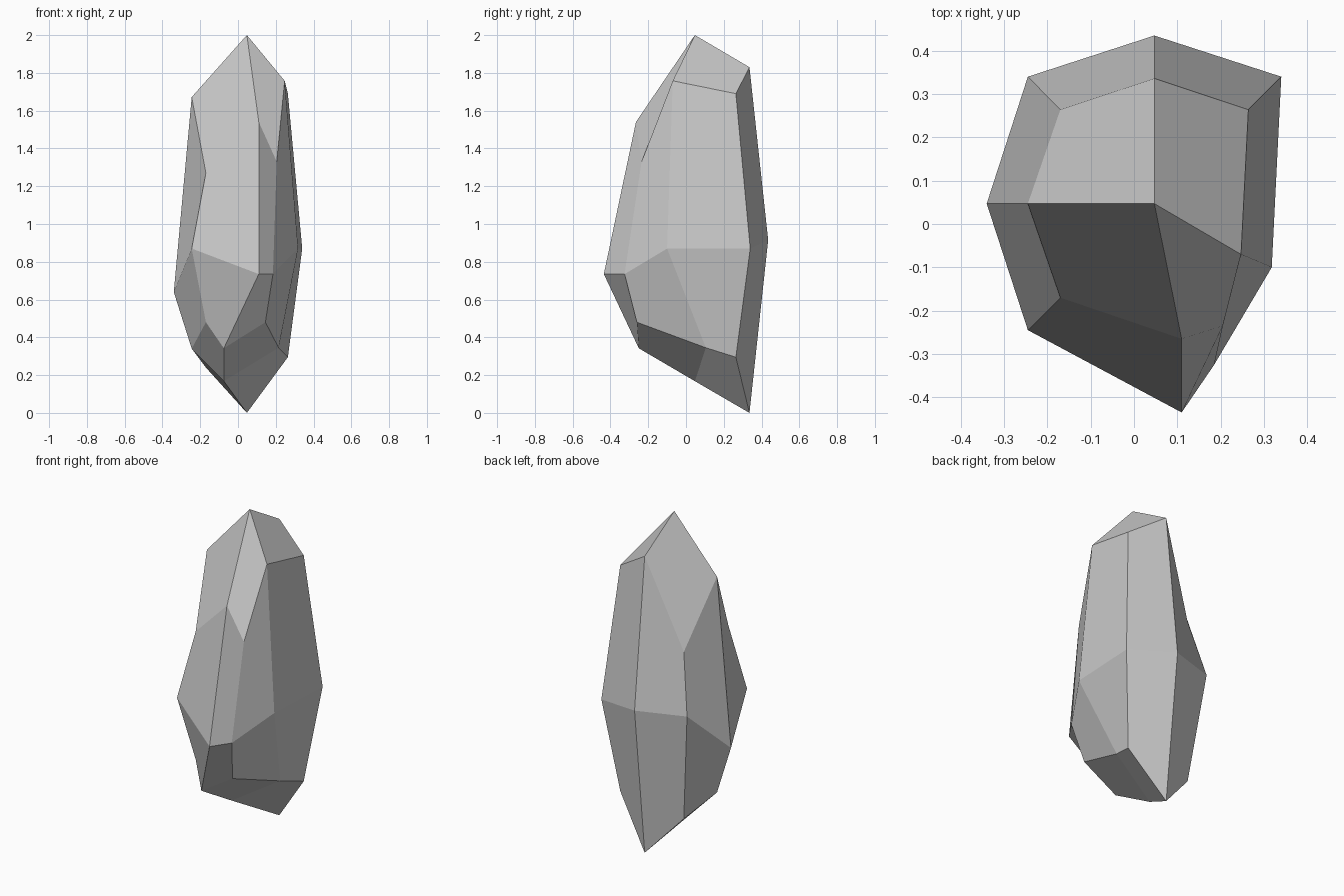
import bpy
import bmesh

# Eight-sided rings, going round: left, front-left, front, front-right,
# right, back-right, back, back-left
RINGS = [
    # lower shoulder
    [(-.245, .047, .34), (-.17, -.17, .48), (-.075, -.25, .342), (.145, -.26, .48),
     (.215, .105, .345), (.264, .264, .295), (.047, .336, 0), (-.17, .264, .24)],
    # waist
    [(-.34, .047, .64), (-.245, -.245, .87), (.11, -.435, .735), (.185, -.325, .735),
     (.318, -.10, .87), (.34, .34, .87), (.047, .435, .915), (-.245, .34, .92)],
    # upper shoulder
    [(-.245, .047, 1.672), (-.17, -.17, 1.27), (.11, -.265, 1.54), (.205, -.235, 1.33),
     (.247, -.07, 1.758), (.264, .264, 1.69), (.047, .336, 1.83), (-.17, .264, 1.27)],
]

bm = bmesh.new()
rings = [[bm.verts.new(p) for p in ring] for ring in RINGS]
tip = bm.verts.new((.047, .047, 2))
base = bm.verts.new((-.075, .047, .168))

# Side facets
for lo, hi in zip(rings, rings[1:]):
    for i in range(8):
        j = (i + 1) % 8
        bm.faces.new((lo[i], lo[j], hi[j], hi[i]))

# Four facets closing each end
for pole, ring in ((tip, rings[-1]), (base, rings[0])):
    for i in range(0, 8, 2):
        bm.faces.new((pole, ring[i], ring[i + 1], ring[(i + 2) % 8]))

bmesh.ops.recalc_face_normals(bm, faces=bm.faces)
mesh = bpy.data.meshes.new("crystal_rock")
bm.to_mesh(mesh)
bm.free()
bpy.context.collection.objects.link(bpy.data.objects.new("crystal_rock", mesh))
